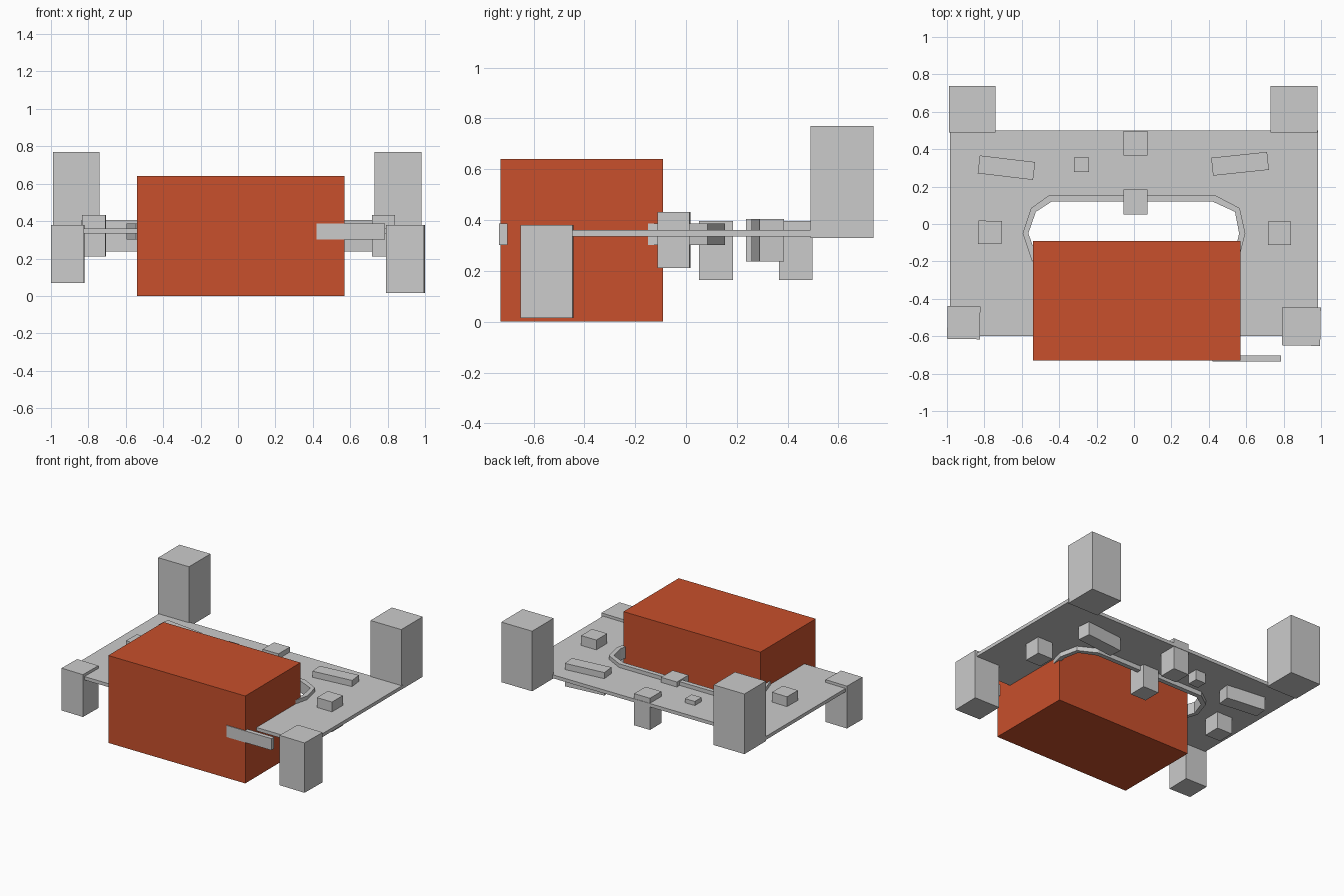
import bpy, bmesh, math
from mathutils import Matrix

if "Cube" in bpy.data.objects:
    bpy.data.objects.remove(bpy.data.objects["Cube"])


def prism(name, outline, z0, z1):
    """Extrude a flat outline between two heights."""
    bm = bmesh.new()
    face = bm.faces.new([bm.verts.new((x, y, z0)) for x, y in outline])
    top = bmesh.ops.extrude_face_region(bm, geom=[face])
    verts = [v for v in top["geom"] if isinstance(v, bmesh.types.BMVert)]
    bmesh.ops.translate(bm, verts=verts, vec=(0, 0, z1 - z0))
    bmesh.ops.recalc_face_normals(bm, faces=bm.faces)
    mesh = bpy.data.meshes.new(name)
    bm.to_mesh(mesh)
    bm.free()
    obj = bpy.data.objects.new(name, mesh)
    bpy.context.collection.objects.link(obj)
    return obj


def box(name, x0, x1, y0, y1, z0, z1, turn=0):
    """Box from its extents, optionally turned about its own vertical axis."""
    obj = prism(name, [(-.5, -.5), (.5, -.5), (.5, .5), (-.5, .5)], z0, z1)
    obj.data.transform(Matrix.Diagonal((x1 - x0, y1 - y0, 1, 1)))
    obj.location = ((x0 + x1) / 2, (y0 + y1) / 2, 0)
    obj.rotation_euler.z = math.radians(turn)
    return obj


# Large coloured body
body = box("main_block", -.54, .57, -.73, -.09, 0, .64)
mat = bpy.data.materials.new("orange_red")
mat.diffuse_color = (.58, .08, .025, 1)
mat.use_nodes = True
mat.node_tree.nodes["Principled BSDF"].inputs["Base Color"].default_value = mat.diffuse_color
body.data.materials.append(mat)

# Thin deck with a faceted bay around the block
rim_outer = [(-.545, -.2), (-.595, -.05), (-.55, .085), (-.455, .153),
             (.435, .153), (.565, .085), (.595, -.05), (.57, -.15)]
rim_inner = [(-.515, -.19), (-.565, -.05), (-.525, .065), (-.44, .12),
             (.42, .12), (.54, .065), (.562, -.05), (.54, -.15)]
deck = [(-.5, -.6), (-.985, -.6), (-.985, .5), (.985, .5), (.985, -.6), (.5, -.6)]
prism("deck", deck + [(x * .99, y) for x, y in reversed(rim_outer)], .335, .36)

# Raised rim, one faceted segment at a time
for i in range(len(rim_outer) - 1):
    prism("rim_segment", [rim_outer[i], rim_outer[i + 1],
                          rim_inner[i + 1], rim_inner[i]], .302, .387)

# Front strip
box("front_strip", .42, .785, -.735, -.703, .302, .387)

# Corner posts
box("back_left_post", -.99, -.74, .49, .738, .33, .77)
box("back_right_post", .73, .98, .49, .738, .33, .77)
box("front_left_post", -.998, -.823, -.615, -.44, .07, .38, -1)
box("front_right_post", .792, .997, -.65, -.445, .015, .38, -1)

# Blocks set through the deck
box("left_side_block", -.832, -.708, -.107, .017, .212, .432, -1)
box("right_side_block", .717, .84, -.112, .014, .212, .432)
box("left_long_block", -.831, -.533, .253, .349, .237, .405, -6.8)
box("right_long_block", .417, .717, .274, .370, .237, .405, 6)
box("small_block", -.32, -.24, .277, .355, .26, .39)
box("back_centre_block", -.056, .072, .365, .497, .165, .397)
box("rim_centre_block", -.056, .072, .052, .185, .165, .397)
